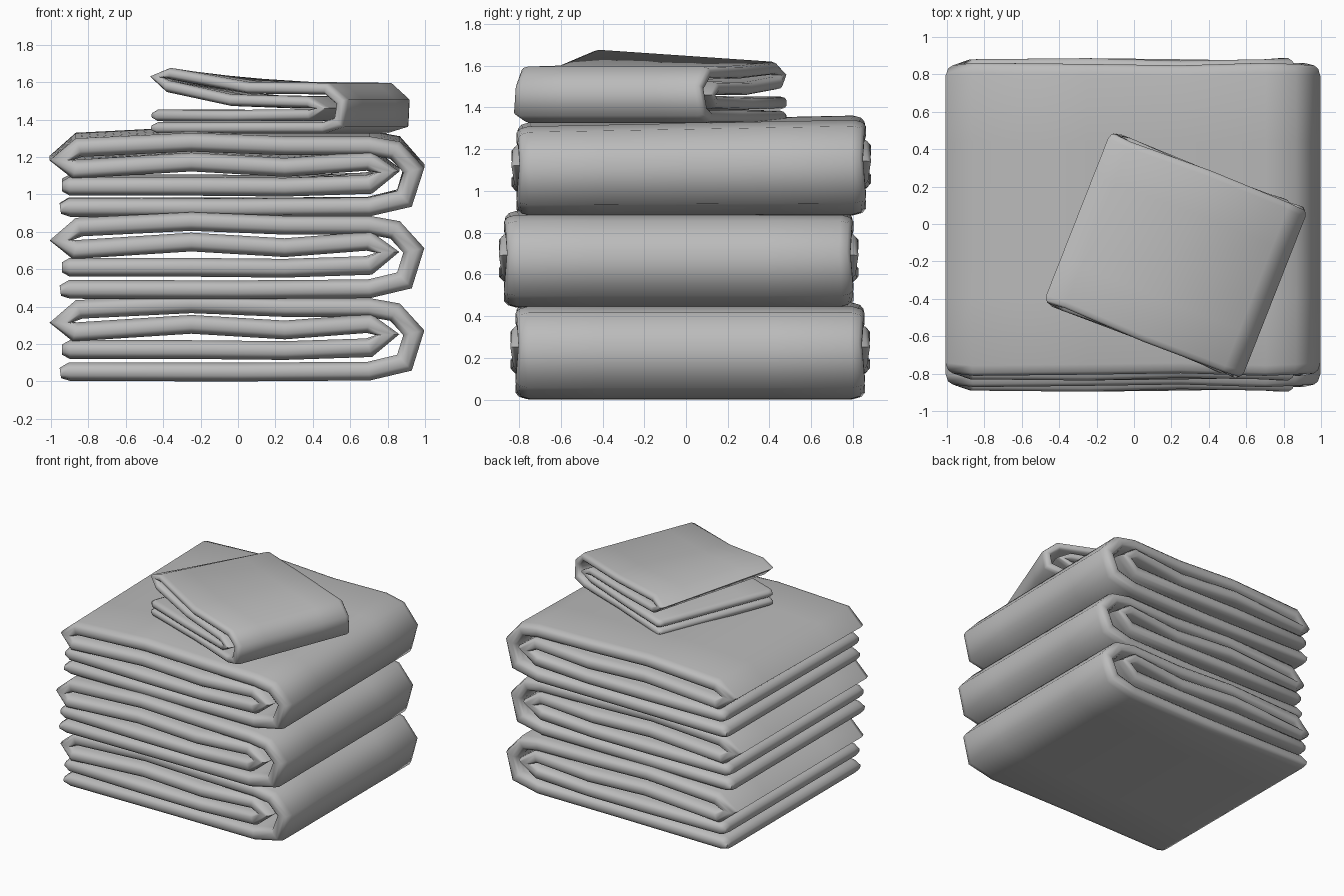
import bpy, bmesh, math
from mathutils import Vector, Matrix

cube = bpy.data.objects.get("Cube")
if cube:
    bpy.data.objects.remove(cube, do_unlink=True)

cloth = bpy.data.materials.new("grey_cloth")
cloth.use_nodes = True
cloth.diffuse_color = (0.5, 0.5, 0.5, 1)
cloth.node_tree.nodes["Principled BSDF"].inputs["Base Color"].default_value = (0.5, 0.5, 0.5, 1)

# Centre line of the folded sheet, from the bottom layer to the inner one (x, z)
LARGE = [(-0.95, 0.045), (-0.9, 0.052), (0, 0.05), (0.70, 0.055), (0.89, 0.10),
         (0.94, 0.26), (0.84, 0.37), (0.70, 0.395), (0.25, 0.395), (-0.25, 0.415),
         (-0.85, 0.385), (-0.945, 0.315), (-0.87, 0.265), (-0.25, 0.305),
         (0.25, 0.275), (0.70, 0.31), (0.80, 0.25), (0.70, 0.18), (0.25, 0.165),
         (-0.25, 0.17), (-0.9, 0.17), (-0.94, 0.17)]
SMALL = [(-0.55, 0.03), (-0.52, 0.03), (0, 0.032), (0.43, 0.032), (0.525, 0.06),
         (0.535, 0.17), (0.45, 0.24), (0, 0.245), (-0.45, 0.26), (-0.53, 0.23),
         (-0.46, 0.19), (-0.1, 0.165), (0.35, 0.168), (0.43, 0.135),
         (0.35, 0.1), (-0.1, 0.095), (-0.52, 0.097), (-0.55, 0.097)]


def side_normals(path):
    """Mitred normals along the path."""
    pts = [Vector(p) for p in path]
    segs = [(b - a).normalized() for a, b in zip(pts, pts[1:])]
    result = []
    for i in range(len(pts)):
        a, b = segs[max(i - 1, 0)], segs[min(i, len(segs) - 1)]
        t = (a + b).normalized()
        result.append(Vector((-t.y, t.x)) / max(t.dot(a), 0.8))
    return result


def towel(name, path, thick, half_len, overhang, location, turn=0, lift=None):
    """Sweep a soft-edged sheet along the folded path."""
    bm = bmesh.new()
    width = max(abs(p[0]) for p in path)
    edge = thick * 0.55
    # position across the sheet and thickness there
    rim = [(0, 0.4), (edge * 0.3, 0.78), (edge, 1)]
    last = len(path) - 1
    rings = []
    for i, ((x, z), n) in enumerate(zip(path, side_normals(path))):
        inner = 0.04 * width < width - abs(x) and i > last * 0.5
        reach = half_len + (overhang if inner else 0) + 0.008 * math.sin(i * 2.1)
        stations = [(-reach + d, s) for d, s in rim]
        stations += [(reach * k, 1) for k in (-0.5, 0, 0.5)]
        stations += [(reach - d, s) for d, s in reversed(rim)]
        end = 0.55 if i in (0, last) else 1
        ring = []
        for sign, order in ((1, stations), (-1, stations[::-1])):
            for y, s in order:
                off = n * (sign * s * end * thick / 2)
                rise = lift(x, y, z) if lift else 0
                ring.append(bm.verts.new((x + off.x, y, max(z + off.y + rise, 0))))
        rings.append(ring)
    count = len(rings[0])
    for a, b in zip(rings, rings[1:]):
        for j in range(count):
            k = (j + 1) % count
            bm.faces.new((a[j], a[k], b[k], b[j]))
    # close both ends of the sheet with strips
    for ring in (rings[0], rings[-1]):
        for j in range(count // 2 - 1):
            bm.faces.new((ring[j], ring[j + 1], ring[count - 2 - j], ring[count - 1 - j]))
    bmesh.ops.recalc_face_normals(bm, faces=bm.faces)
    mesh = bpy.data.meshes.new(name)
    bm.to_mesh(mesh)
    bm.free()
    mesh.materials.append(cloth)
    obj = bpy.data.objects.new(name, mesh)
    obj.matrix_world = Matrix.Translation(location) @ Matrix.Rotation(turn, 4, "Z")
    bpy.context.collection.objects.link(obj)
    bpy.ops.object.select_all(action="DESELECT")
    obj.select_set(True)
    bpy.context.view_layer.objects.active = obj
    bpy.ops.object.shade_smooth_by_angle(angle=math.radians(70))
    return obj


def back_rise(x, y, z):
    return 0.02 * y * z / 0.4


def corner_rise(x, y, z):
    # the upper fold lifts at its front left corner
    if z < 0.15:
        return 0
    return 0.075 * max(0, -x / 0.53) * (0.5 - y)


# Large towels
towel("bottom_towel", LARGE, 0.1, 0.83, 0.025, (0, 0.02, 0))
towel("middle_towel", LARGE, 0.1, 0.83, 0.025, (0, -0.035, 0.44))
towel("top_towel", LARGE, 0.1, 0.83, 0.025, (0, 0.025, 0.88), lift=back_rise)

# Small turned towel
towel("small_towel", SMALL, 0.062, 0.485, 0.005, (0.225, -0.17, 1.325),
      math.radians(-21.5), corner_rise)
